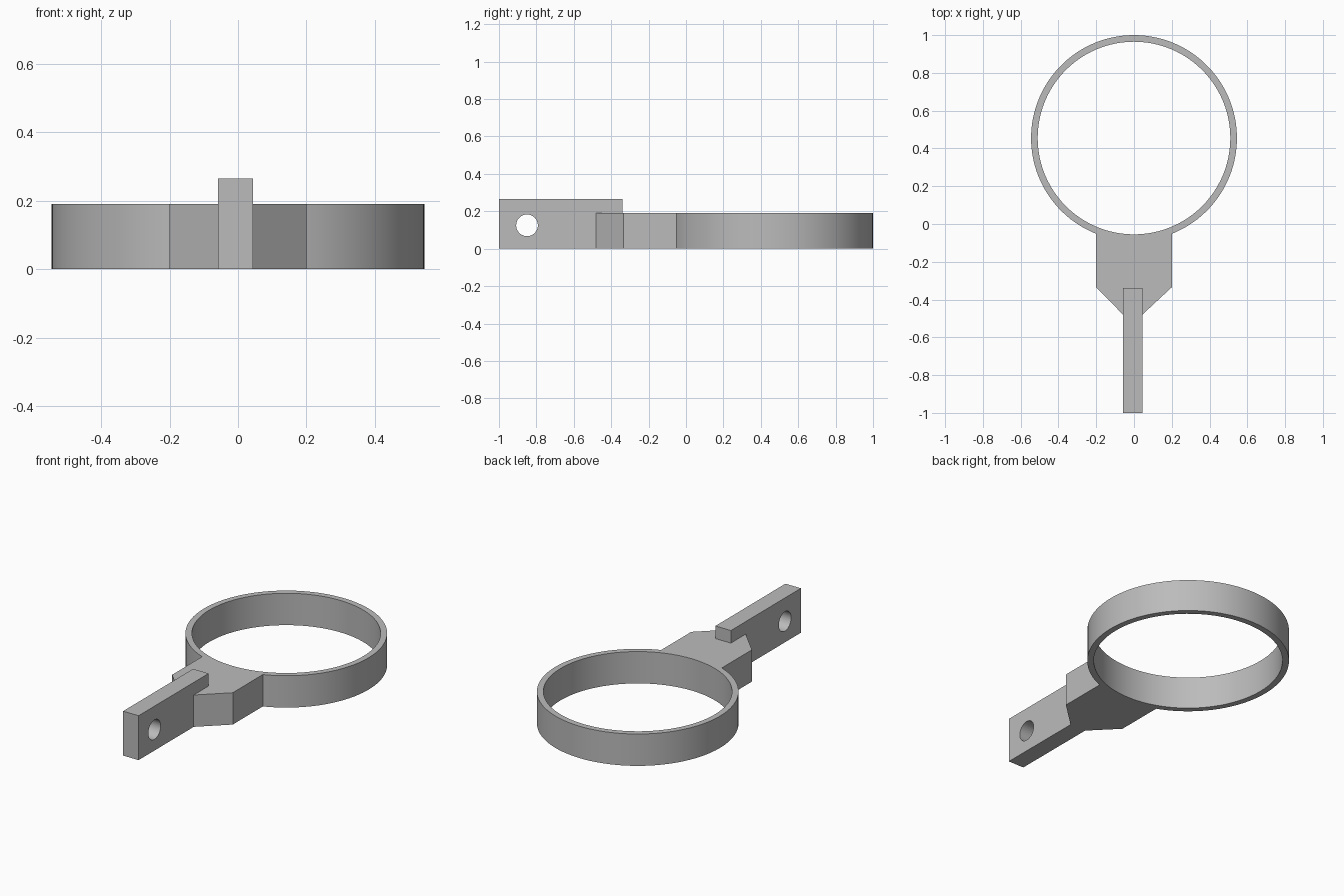
import bpy, bmesh
from math import cos, sin, asin, pi, radians
from mathutils import Matrix, Vector

cube = bpy.data.objects.get("Cube")
if cube:
    bpy.data.objects.remove(cube)

grey = bpy.data.materials.new("light grey")
grey.use_nodes = True
grey.diffuse_color = (0.5, 0.5, 0.5, 1)
grey.node_tree.nodes["Principled BSDF"].inputs["Base Color"].default_value = (0.5, 0.5, 0.5, 1)


def arc(cx, cy, r, start, sweep, n, closed=False):
    """Points along an arc; a closed arc leaves out its repeated last point."""
    count = n if closed else n + 1
    return [(cx + r * cos(start + sweep * i / n), cy + r * sin(start + sweep * i / n))
            for i in range(count)]


def prism(name, loops, depth, matrix=Matrix()):
    """Extrude an outline with holes along its local z."""
    bm = bmesh.new()
    for loop in loops:
        verts = [bm.verts.new((x, y, 0)) for x, y in loop]
        for a, b in zip(verts, verts[1:] + verts[:1]):
            bm.edges.new((a, b))
    bmesh.ops.triangle_fill(bm, edges=bm.edges[:], use_beauty=True)
    top = bmesh.ops.extrude_face_region(bm, geom=bm.faces[:], use_keep_orig=True)
    moved = [g for g in top["geom"] if isinstance(g, bmesh.types.BMVert)]
    bmesh.ops.translate(bm, verts=moved, vec=Vector((0, 0, depth)))
    bmesh.ops.transform(bm, matrix=matrix, verts=bm.verts[:])
    bmesh.ops.recalc_face_normals(bm, faces=bm.faces[:])
    mesh = bpy.data.meshes.new(name)
    bm.to_mesh(mesh)
    bm.free()
    mesh.materials.append(grey)
    obj = bpy.data.objects.new(name, mesh)
    bpy.context.collection.objects.link(obj)
    bpy.ops.object.select_all(action='DESELECT')
    obj.select_set(True)
    bpy.context.view_layer.objects.active = obj
    bpy.ops.object.shade_smooth_by_angle(angle=radians(30))
    return obj


# Ring flowing into a tapered neck, with a slot that receives the bar
outer, inner, centre_y, neck = 0.545, 0.51, 0.455, 0.2
bar_left, bar_right, bar_back = 0.044, -0.058, -0.34
gap = asin(neck / outer)
outline = arc(0, centre_y, outer, -pi / 2 + gap, 2 * pi - 2 * gap, 96)
outline += [(-neck, -0.335), (bar_right, -0.48), (bar_right, bar_back),
            (bar_left, bar_back), (bar_left, -0.48), (neck, -0.335)]
prism("ring_and_neck", [outline, arc(0, centre_y, inner, 0, 2 * pi, 96, True)], 0.19)

# Upright mounting bar with a round cross hole, drawn in the y-z plane
side = [(-1, 0), (bar_back, 0), (bar_back, 0.265), (-1, 0.265)]
hole = arc(-0.85, 0.125, 0.058, 0, 2 * pi, 40, True)
to_side = Matrix(((0, 0, 1, bar_right), (1, 0, 0, 0), (0, 1, 0, 0), (0, 0, 0, 1)))
prism("mounting_bar", [side, hole], bar_left - bar_right, to_side)
